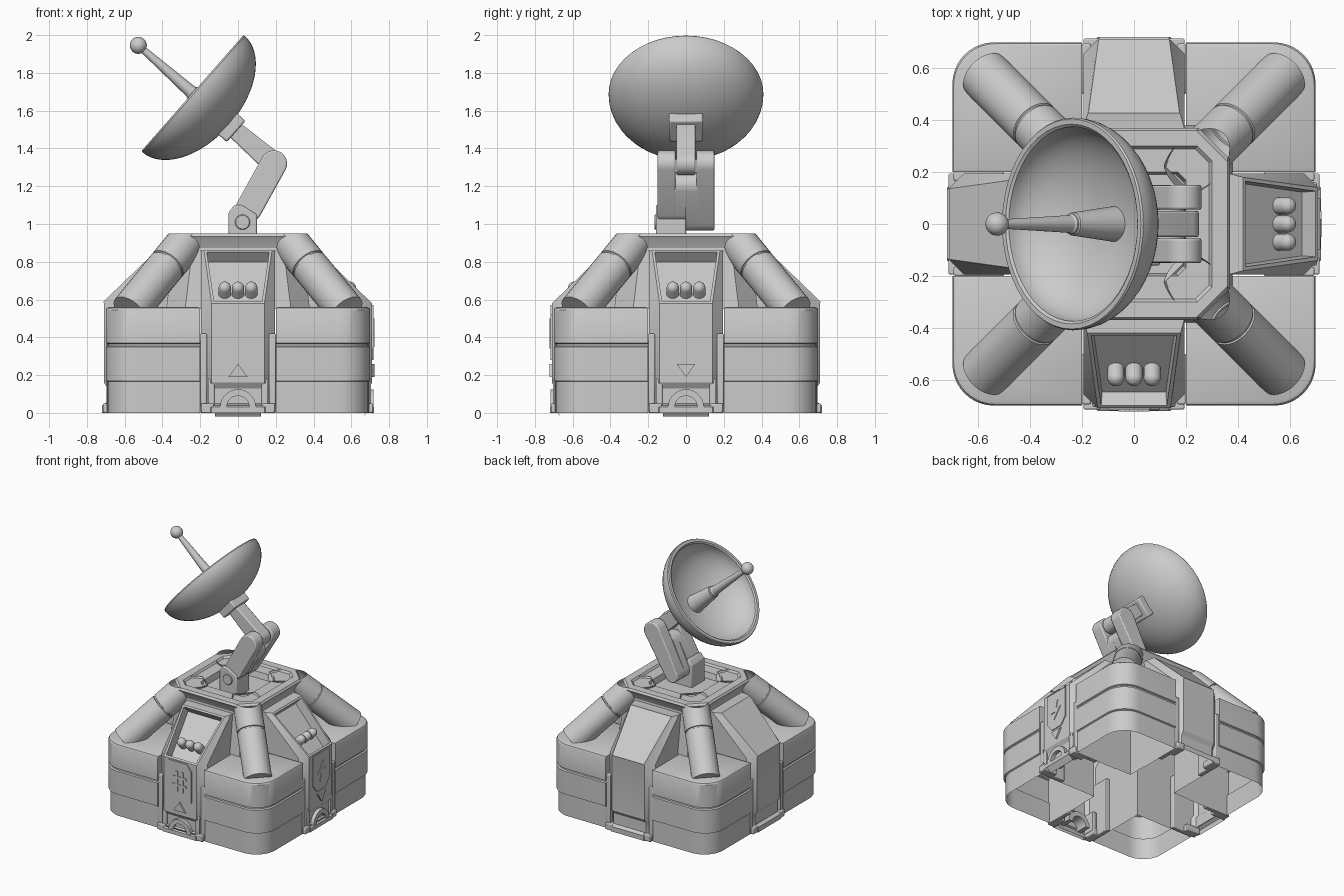
import bpy, bmesh, math
from mathutils import Matrix, Vector

cube = bpy.data.objects.get("Cube")
if cube:
    bpy.data.objects.remove(cube)

GREY = (0.6, 0.6, 0.6, 1)
mat = bpy.data.materials.new("plain_grey")
mat.use_nodes = True
mat.diffuse_color = GREY
mat.node_tree.nodes["Principled BSDF"].inputs["Base Color"].default_value = GREY


def finish(name, bm, matrix=Matrix(), bevel=0):
    bmesh.ops.remove_doubles(bm, verts=bm.verts, dist=1e-5)
    bmesh.ops.recalc_face_normals(bm, faces=bm.faces)
    me = bpy.data.meshes.new(name)
    bm.to_mesh(me)
    bm.free()
    me.materials.append(mat)
    me.shade_smooth()
    me.set_sharp_from_angle(angle=math.radians(32))
    ob = bpy.data.objects.new(name, me)
    ob.matrix_world = matrix
    bpy.context.collection.objects.link(ob)
    if bevel:
        mod = ob.modifiers.new("soft_edges", "BEVEL")
        mod.width, mod.segments, mod.limit_method = bevel, 2, "ANGLE"
    return ob


def loft(rings, bottom=True, top=True):
    """Skin a stack of equal closed loops."""
    bm = bmesh.new()
    loops = [[bm.verts.new(p) for p in ring] for ring in rings]
    for a, b in zip(loops, loops[1:]):
        for i in range(len(a)):
            j = (i + 1) % len(a)
            bm.faces.new((a[i], a[j], b[j], b[i]))
    if bottom:
        bm.faces.new(loops[0])
    if top:
        bm.faces.new(loops[-1])
    return bm


def prism(name, pts, y0, y1, matrix=Matrix(), bevel=0):
    """Extrude an x-z outline along y."""
    bm = loft([[(x, y, z) for x, z in pts] for y in (y0, y1)])
    return finish(name, bm, matrix, bevel)


def lathe(name, profile, matrix=Matrix(), n=48):
    turn = [2 * math.pi * i / n for i in range(n)]
    rings = [[(r * math.cos(t), r * math.sin(t), z) for t in turn] for r, z in profile]
    bm = loft(rings, False, False)
    bmesh.ops.dissolve_degenerate(bm, edges=bm.edges, dist=1e-5)
    return finish(name, bm, matrix)


def rect(x0, x1, z0, z1):
    return [(x0, z0), (x1, z0), (x1, z1), (x0, z1)]


def stadium(a, b, ra, rb, n=12):
    """Outline of a link with rounded ends."""
    a, b = Vector(a), Vector(b)
    base = math.atan2(b.y - a.y, b.x - a.x)
    pts = []
    for c, r, start in ((b, rb, base - math.pi / 2), (a, ra, base + math.pi / 2)):
        for i in range(n + 1):
            t = start + math.pi * i / n
            pts.append((c.x + r * math.cos(t), c.y + r * math.sin(t)))
    return pts


def octagon(h, c, z):
    return [(x * h, y * (h - c), z) if first else (x * (h - c), y * h, z)
            for x, y, first in ((1, -1, 1), (1, 1, 1), (1, 1, 0), (-1, 1, 0),
                                (-1, 1, 1), (-1, -1, 1), (-1, -1, 0), (1, -1, 0))]


def along(start, direction):
    q = Vector(direction).to_track_quat("Z", "Y")
    return Matrix.Translation(start) @ q.to_matrix().to_4x4()


# Hollow corner blocks with a rounded outer corner and a belt groove
def block_ring(z, out, inner=0.2, r=0.16):
    arc = [math.pi / 2 * i / 10 for i in range(11)]
    c = out - r
    return ([(inner, inner, z), (out, inner, z)]
            + [(c + r * math.cos(t), c + r * math.sin(t), z) for t in arc]
            + [(inner, out, z)])


LEVELS = [(0, .69), (.165, .69), (.17, .7), (.35, .7), (.355, .69), (.365, .69),
          (.37, .7), (.545, .7), (.555, .695)]

# Round corner beams with a joint groove
BEAM = [(0, 0), (.1, 0), (.1, .325), (.094, .328), (.094, .336), (.1, .339), (.1, .7), (0, .7)]


def corner(k):
    spin = Matrix.Rotation(k * math.pi / 2, 4, "Z")
    rings = [block_ring(z, o) for z, o in LEVELS] + [block_ring(.56, .685, .21)]
    finish("corner_block", loft(rings, bottom=False), spin)
    beam = lathe("corner_beam", BEAM, n=32)
    bm = bmesh.new()
    bm.from_mesh(beam.data)
    bm.transform(along((.2, .2, .997), (.31, .31, -.38)))
    for z, up in ((.949, 1), (.5, -1)):
        bmesh.ops.bisect_plane(bm, geom=bm.verts[:] + bm.edges[:] + bm.faces[:],
                               plane_co=(0, 0, z), plane_no=(0, 0, up), clear_outer=True)
    bm.to_mesh(beam.data)
    bm.free()
    beam.data.set_sharp_from_angle(angle=math.radians(32))
    beam.matrix_world = spin


# Side modules: upright lower part, sloped upper part, flared foot
def module_ring(z, f, half=.14, back=.34):
    return [(-.195, -back, z), (-.195, .055 - f, z), (-half, -f, z),
            (half, -f, z), (.195, .055 - f, z), (.195, -back, z)]


def module(k, detailed):
    spin = Matrix.Rotation(k * math.pi / 2, 4, "Z")
    rings = [module_ring(z, f) for z, f in
             ((0, .72), (.03, .72), (.05, .69), (.13, .69), (.16, .71), (.58, .71))]
    rings.append(module_ring(.86, .42, .18))
    bm = loft(rings, bottom=False)
    bm.faces.ensure_lookup_table()
    bm.normal_update()
    bmesh.ops.delete(bm, geom=[f for f in bm.faces if all(v.co.y > -.35 for v in f.verts)],
                     context="FACES_ONLY")
    bmesh.ops.recalc_face_normals(bm, faces=bm.faces)
    slope = [f for f in bm.faces if f.normal.y < -.5 and f.normal.z > .5
             and abs(f.calc_center_median().x) < .01]
    if detailed:
        # framed bay sunk into the slope
        bmesh.ops.inset_region(bm, faces=slope, thickness=.02)
        bmesh.ops.inset_region(bm, faces=slope, thickness=.006, depth=-.07)
    else:
        bmesh.ops.inset_region(bm, faces=slope, thickness=.006, depth=.008)
    finish("side_module", bm, spin)
    for s in (-1, 1):
        prism("module_wing", rect(s * .165, s * .2, 0, .42), -.695, -.5, spin, .006)
        prism("foot_pad", rect(s * .13, s * .195, .0, .05), -.715, -.6, spin, .006)
    if not detailed:
        return
    for x in (-.07, 0, .07):
        dome = [(.033 * math.cos(t), .13 + .033 * math.sin(t))
                for t in (math.pi / 2 * i / 6 for i in range(7))]
        lathe("bay_tube", [(.033, 0)] + dome, spin @ along((x, -.5, .57), (0, -.7, .7)), 20)
    for s in (-1, 1):
        prism("module_post", rect(s * .125, s * .16, .03, .18), -.705, -.6, spin, .006)
    arc = [math.pi * i / 14 for i in range(15)]
    arch = [(r * math.cos(t), .03 + r * math.sin(t)) for r, seq in ((.095, arc), (.06, arc[::-1]))
            for t in seq]
    prism("foot_arch", arch, -.718, -.6, spin)


# Badge plates with simple relief
def badge(k, outline, reliefs):
    spin = Matrix.Rotation(k * math.pi / 2, 4, "Z")
    prism("badge_plate", outline, -.717, -.7, spin)
    for pts in reliefs:
        prism("badge_relief", pts, -.722, -.7, spin)


for k in range(4):
    corner(k)
    module(k, k < 2)

grille = [rect(x - .009, x + .009, .34, .5) for x in (-.025, .025)]
grille += [rect(-.06, .06, z - .009, z + .009) for z in (.39, .45)]
badge(0, [(-.1, .28), (.1, .28), (.1, .52), (.06, .57), (-.1, .57)],
      grille + [[(-.05, .19), (.05, .19), (0, .26)]])
bolt = [(.02, .5), (-.05, .41), (-.005, .41), (-.02, .35), (.05, .44), (.005, .44)]
badge(1, [(-.1, .34), (-.05, .28), (.05, .28), (.1, .34), (.1, .57), (-.1, .57)],
      [bolt, [(-.05, .26), (.05, .26), (0, .19)]])

# Upper core and roof with a stepped octagonal well
finish("upper_core", loft([octagon(.38, .1, .55), octagon(.34, .1, .88)], False, False))
finish("roof", loft([octagon(.335, .1, .86), octagon(.36, .12, .92), octagon(.37, .12, .935),
                     octagon(.36, .12, .95), octagon(.3, .055, .95), octagon(.29, .055, .935),
                     octagon(.2, .03, .935), octagon(.19, .03, .89)]))

# Jointed arm: bracket, forked lower link, upper link
foot, elbow = Vector((.024, 1.02)), Vector((.19, 1.32))
prism("arm_bracket", [(-.05, .88), (.1, .88), (.1, 1.05), (.02, 1.1), (-.02, 1.1), (-.05, 1.06)],
      -.16, 0, bevel=.008)
pivot = Matrix.Translation((.024, -.15, 1.01)) @ Matrix.Rotation(math.pi / 2, 4, "X")
lathe("pivot_pin", [(0, .018), (.036, .018), (.04, .014), (.04, 0)], pivot, 24)
prism("fork_prong_left", stadium(foot, elbow, .055, .07), .055, .15, bevel=.008)
prism("fork_prong_right", stadium(foot.lerp(elbow, .2), elbow, .07, .07), -.15, -.055, bevel=.008)
prism("fork_web", stadium(foot, foot.lerp(elbow, .62), .055, .07), 0, .06)
prism("fork_web_right", stadium(foot.lerp(elbow, .2), foot.lerp(elbow, .62), .07, .07), -.06, 0)
prism("upper_link", stadium(elbow, (-.03, 1.51), .06, .045), -.05, .05, bevel=.008)

# Dish assembly, built along its own axis
tilt = Matrix.Translation((-.235, 0, 1.688)) @ Matrix.Rotation(-.849, 4, "Y")
steps = [math.pi / 2 * i / 16 for i in range(17)]
outer = [(.41 * math.sin(t), -.25 * math.cos(t)) for t in steps]
inner = [(.375 * math.sin(t), -.21 * math.cos(t)) for t in reversed(steps)]
lathe("dish", outer + [(.405, .008), (.385, .008)] + inner, tilt)
mount = loft([[(x, y, z) for x, y in rect(-.075, .075, -.09, .09)] for z in (-.3, -.22)])
finish("dish_mount", mount, tilt, .01)
lathe("feed_horn", [(.07, -.22), (.045, .0), (.04, .005), (.04, .012), (.034, .02),
                    (.018, .36)], tilt, 32)
ball = [(.045 * math.sin(2 * t), .39 - .045 * math.cos(2 * t)) for t in steps]
lathe("feed_tip", ball, tilt, 24)
